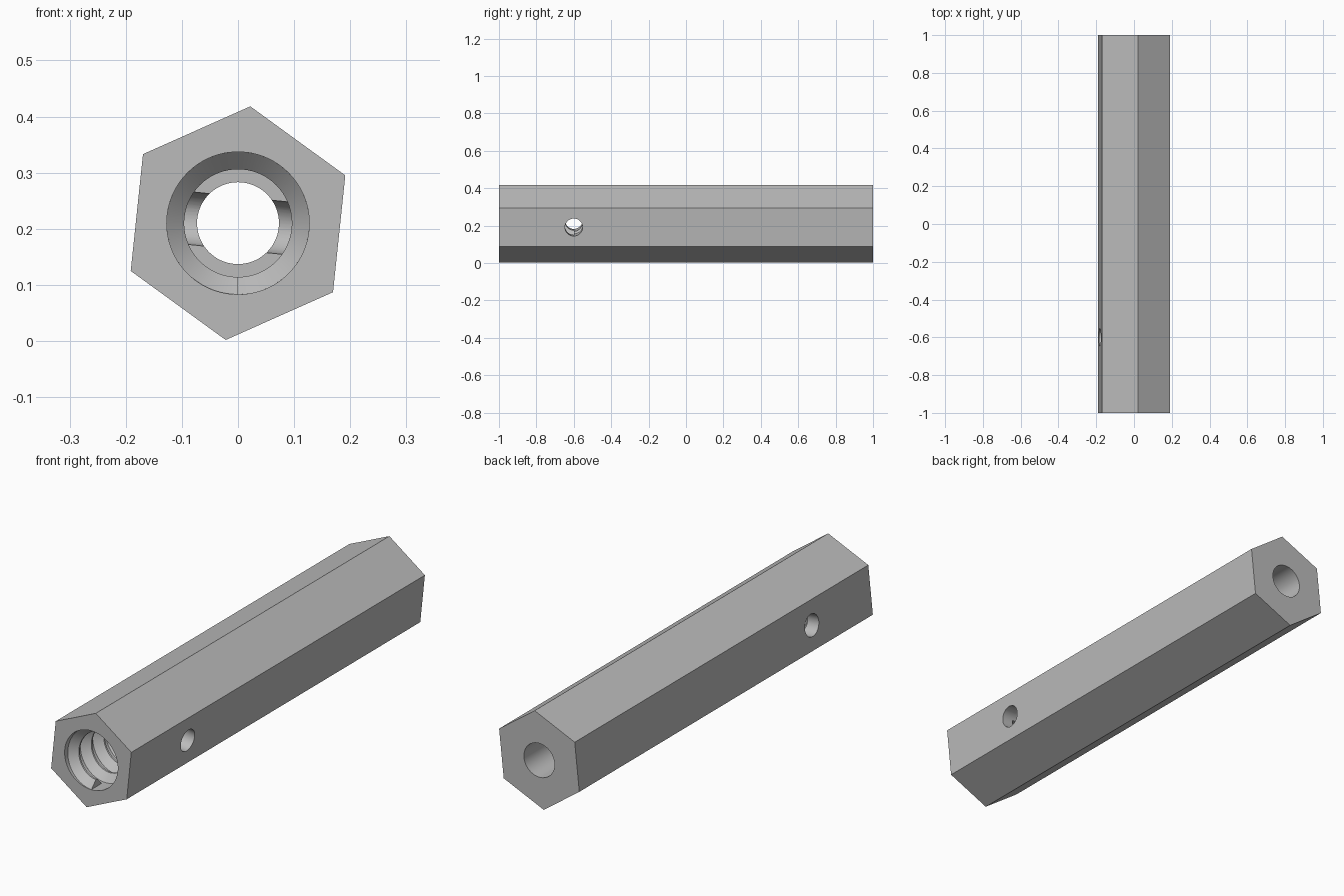
import bpy, bmesh, math
from mathutils import Matrix, Vector

if "Cube" in bpy.data.objects:
    bpy.data.objects.remove(bpy.data.objects["Cube"])

CZ = 0.21            # height of the bar axis
TILT = math.radians(-6)
BORE_END = -0.6      # depth where the wide bore steps down

steel = bpy.data.materials.new("grey steel")
steel.diffuse_color = (0.5, 0.5, 0.5, 1)
steel.use_nodes = True
steel.node_tree.nodes["Principled BSDF"].inputs["Base Color"].default_value = steel.diffuse_color


def make_object(name, bm):
    bmesh.ops.recalc_face_normals(bm, faces=bm.faces)
    mesh = bpy.data.meshes.new(name)
    bm.to_mesh(mesh)
    bm.free()
    ob = bpy.data.objects.new(name, mesh)
    bpy.context.collection.objects.link(ob)
    mesh.materials.append(steel)
    return ob


def prism(name, radius, sides, start, end, axis, first_angle=0.0):
    """Closed prism from start to end along a unit axis through the bar centre."""
    axis = Vector(axis).normalized()
    u = axis.cross(Vector((0, 0, 1))).normalized()
    v = u.cross(axis)
    bm = bmesh.new()
    rings = []
    for c in (start, end):
        ring = []
        for i in range(sides):
            a = first_angle + math.tau * i / sides
            ring.append(bm.verts.new(Vector(c) + radius * (math.cos(a) * u + math.sin(a) * v)))
        rings.append(ring)
    for i in range(sides):
        j = (i + 1) % sides
        bm.faces.new((rings[0][i], rings[0][j], rings[1][j], rings[1][i]))
    bm.faces.new(rings[0])
    bm.faces.new(rings[1])
    return make_object(name, bm)


def cut(target, cutter):
    mod = target.modifiers.new("cut", 'BOOLEAN')
    mod.operation = 'DIFFERENCE'
    mod.solver = 'EXACT'
    mod.object = cutter
    bpy.context.view_layer.objects.active = target
    bpy.ops.object.modifier_apply(modifier=mod.name)


def smooth(ob):
    bpy.ops.object.select_all(action='DESELECT')
    ob.select_set(True)
    bpy.context.view_layer.objects.active = ob
    bpy.ops.object.shade_smooth_by_angle(angle=math.radians(30))


# Hexagonal bar
Y = (0, 1, 0)
bar = prism("hex_bar", 0.2093, 6, (0, -1, CZ), (0, 1, CZ), Y, math.radians(24))

# Bore and cross hole cutters
wide = prism("wide_bore_cutter", 0.127, 96, (0, -1.1, CZ), (0, BORE_END, CZ), Y)
narrow = prism("narrow_bore_cutter", 0.073, 72, (0, -0.8, CZ), (0, 1.1, CZ), Y)
d = Vector((math.cos(TILT), 0, math.sin(TILT)))
mid = Vector((0, -0.6, CZ))
cross = prism("cross_hole_cutter", 0.047, 48, mid - d * 0.3, mid + d * 0.3, d)

# Internal thread: a V ridge swept along a helix, starting at the bottom
PITCH, BASE, TURNS, STEPS = 0.085, 0.07, 3.75, 72
profile = [(0.129, 0), (0.127, 0), (0.096, BASE / 2 - 0.004),
           (0.096, BASE / 2 + 0.004), (0.127, BASE), (0.129, BASE)]
bm = bmesh.new()
rings = []
for k in range(int(TURNS * STEPS) + 1):
    t = k / STEPS
    a = -math.pi / 2 - math.tau * t
    rings.append([bm.verts.new((r * math.cos(a), -0.999 + y + PITCH * t, CZ + r * math.sin(a)))
                  for r, y in profile])
n = len(profile)
for r0, r1 in zip(rings, rings[1:]):
    for i in range(n):
        j = (i + 1) % n
        bm.faces.new((r0[i], r0[j], r1[j], r1[i]))
bm.faces.new(rings[0])
bm.faces.new(rings[-1])
thread = make_object("internal_thread", bm)

# Drill the bar and clear the thread where the cross hole passes
for cutter in (wide, narrow, cross):
    cut(bar, cutter)
cut(thread, cross)
for cutter in (wide, narrow, cross):
    bpy.data.objects.remove(cutter, do_unlink=True)
smooth(bar)
smooth(thread)
